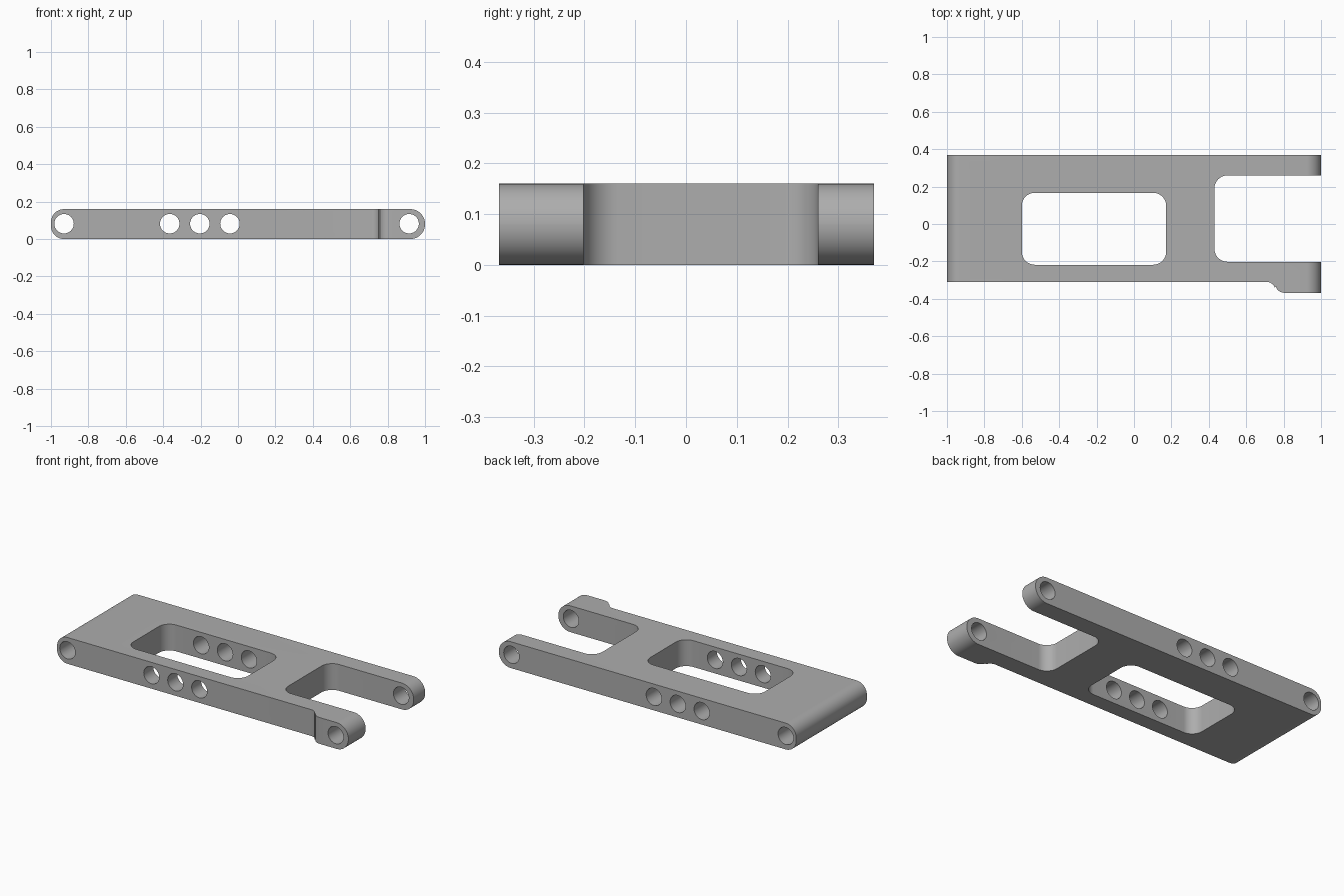
import bpy
import bmesh
from math import cos, sin, pi, radians
from mathutils import Matrix

cube = bpy.data.objects.get("Cube")
if cube:
    bpy.data.objects.remove(cube, do_unlink=True)

HEIGHT = 0.16
MID = HEIGHT / 2

metal = bpy.data.materials.new("plain grey")
metal.use_nodes = True
grey = (0.42, 0.42, 0.42, 1)
metal.diffuse_color = grey
metal.node_tree.nodes["Principled BSDF"].inputs["Base Color"].default_value = grey


def arc(cx, cy, r, start, end, steps=12):
    """Points along an arc, angles in degrees."""
    angles = [radians(start + (end - start) * i / steps) for i in range(steps + 1)]
    return [(cx + r * cos(a), cy + r * sin(a)) for a in angles]


def rounded_box(x0, x1, y0, y1, left, right):
    """Rectangle outline with separate corner radii at each end."""
    return (arc(x0 + left, y0 + left, left, 180, 270)
            + arc(x1 - right, y0 + right, right, 270, 360)
            + arc(x1 - right, y1 - right, right, 0, 90)
            + arc(x0 + left, y1 - left, left, 90, 180))


def prism(name, outline, low, high, along_y=False):
    """Extrude an outline along z, or an x-z outline along y."""
    bm = bmesh.new()
    face = bm.faces.new([bm.verts.new((x, y, low)) for x, y in outline])
    new = bmesh.ops.extrude_face_region(bm, geom=[face])["geom"]
    top = [v for v in new if isinstance(v, bmesh.types.BMVert)]
    bmesh.ops.translate(bm, verts=top, vec=(0, 0, high - low))
    if along_y:
        bmesh.ops.rotate(bm, verts=bm.verts, matrix=Matrix.Rotation(pi / 2, 3, "X"))
    bmesh.ops.remove_doubles(bm, verts=bm.verts, dist=1e-5)
    bmesh.ops.recalc_face_normals(bm, faces=bm.faces)
    mesh = bpy.data.meshes.new(name)
    bm.to_mesh(mesh)
    bm.free()
    mesh.materials.append(metal)
    obj = bpy.data.objects.new(name, mesh)
    bpy.context.collection.objects.link(obj)
    return obj


# Link arm: side profile with rounded ends, full width
arm = prism("link_arm", rounded_box(-1, 1, 0, HEIGHT, 0.07, 0.079),
            -0.37, 0.37, along_y=True)

# Plan outline, with the stepped foot on the front prong
plan = ([(-1.1, -0.31)]
        + arc(0.71, -0.355, 0.045, 90, 20, 8)
        + arc(0.805, -0.318, 0.05, 200, 270, 8)
        + [(1.1, -0.368), (1.1, 0.4), (-1.1, 0.4)])
cutters = [(prism("plan_outline", plan, -0.1, 0.3), "INTERSECT")]

# Central window and open fork slot
cutters.append((prism("window_cutter",
                      rounded_box(-0.60, 0.172, -0.218, 0.167, 0.07, 0.07),
                      -0.1, 0.3), "DIFFERENCE"))
cutters.append((prism("slot_cutter",
                      rounded_box(0.43, 1.2, -0.202, 0.26, 0.07, 0.07),
                      -0.1, 0.3), "DIFFERENCE"))

# Cross bores: one at each end, three through the window walls
for x in (-0.93, -0.365, -0.204, -0.043, 0.915):
    bore = arc(x, MID + 0.002, 0.052, 0, 360, 40)[:-1]
    cutters.append((prism("bore_cutter", bore, -0.6, 0.6, along_y=True), "DIFFERENCE"))

for cutter, operation in cutters:
    cutter.hide_render = True
    mod = arm.modifiers.new(cutter.name, "BOOLEAN")
    mod.operation = operation
    mod.solver = "EXACT"
    mod.object = cutter

# Apply the cuts and discard the cutters
bpy.context.view_layer.update()
graph = bpy.context.evaluated_depsgraph_get()
shaped = bpy.data.meshes.new_from_object(arm.evaluated_get(graph))
arm.modifiers.clear()
arm.data = shaped
for cutter, _ in cutters:
    bpy.data.objects.remove(cutter, do_unlink=True)

# Smooth the rounds, keep the edges crisp
bpy.ops.object.select_all(action="DESELECT")
arm.select_set(True)
bpy.context.view_layer.objects.active = arm
bpy.ops.object.shade_smooth_by_angle(angle=radians(25))
